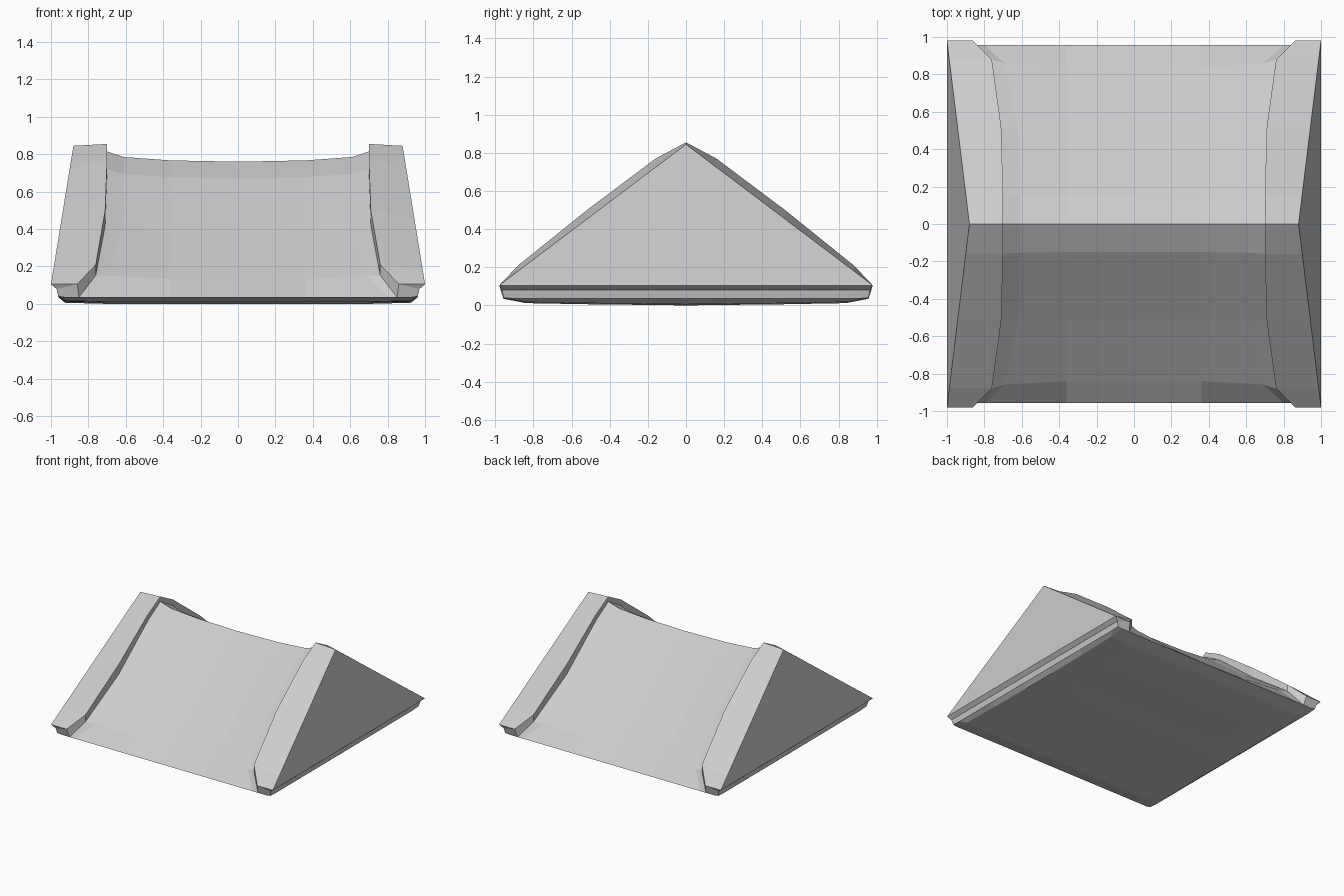
import bpy, bmesh

if "Cube" in bpy.data.objects:
    bpy.data.objects.remove(bpy.data.objects["Cube"])

# Stations from ridge to eave:
# panel y, panel z, inner panel column x, cap inner x, cap y, cap inner z, bottom z
STATIONS = [
    (0.00, 0.76, 0.61, 0.70, 0.00, 0.855, 0.0),
    (0.15, 0.67, 0.61, 0.70, 0.16, 0.77, 0.002),
    (0.51, 0.38, 0.62, 0.71, 0.52, 0.50, 0.006),
    (0.84, 0.125, 0.69, 0.76, 0.88, 0.21, 0.012),
    (0.957, 0.035, 0.80, 0.85, 0.98, 0.105, 0.035),
]


def section(i):
    """Half cross-section at one station, from centre top to centre bottom."""
    y, z, xc, xi, yc, zc, zb = STATIONS[i]
    last = i == len(STATIONS) - 1
    lift = 0 if last else 1
    t = yc / 0.98
    xm = 0.36
    return [
        # sagging roof panel
        (0, y, z), (xm, y, z + 0.007 * lift), (xc, y + 0.02 * t * (not last), z + 0.025 * lift),
        (xi, yc if not last else y, z + (0.055 - 0.03 * t) * lift),
        # raised end rib
        (xi if not last else 0.86, yc, zc),
        (0.88 + 0.12 * t, yc, 0.845 - 0.74 * t),
        # sloping end wall, undercut and base
        (1.0, yc, 0.105),
        (0.97, min(yc, 0.965), 0.08),
        (0.96, min(yc, 0.957), 0.04 if last else 0.035),
        (0.925, y, zb if last else zb + 0.006),
        (xi, y, zb), (xc, y, zb), (xm, y, zb), (0, y, zb),
    ]


bm = bmesh.new()


def face(points, sx, sy):
    bm.faces.new([bm.verts.new((x * sx, y * sy, z)) for x, y, z in points])


# Loft each quarter and close its eave corner
rows = [section(i) for i in range(len(STATIONS))]
for sx in (1, -1):
    for sy in (1, -1):
        for a, b in zip(rows, rows[1:]):
            for j in range(len(a) - 1):
                face((a[j], b[j], b[j + 1], a[j + 1]), sx, sy)
        e = rows[-1]
        face([e[k] for k in (3, 4, 7, 8)], sx, sy)
        face([e[k] for k in (4, 5, 7)], sx, sy)
        face([e[k] for k in (3, 8, 9)], sx, sy)

bmesh.ops.remove_doubles(bm, verts=bm.verts[:], dist=0.0005)
bmesh.ops.dissolve_degenerate(bm, edges=bm.edges[:], dist=0.0001)
bmesh.ops.recalc_face_normals(bm, faces=bm.faces[:])

mesh = bpy.data.meshes.new("gabled_roof")
bm.to_mesh(mesh)
bm.free()
roof = bpy.data.objects.new("gabled_roof", mesh)
bpy.context.collection.objects.link(roof)
